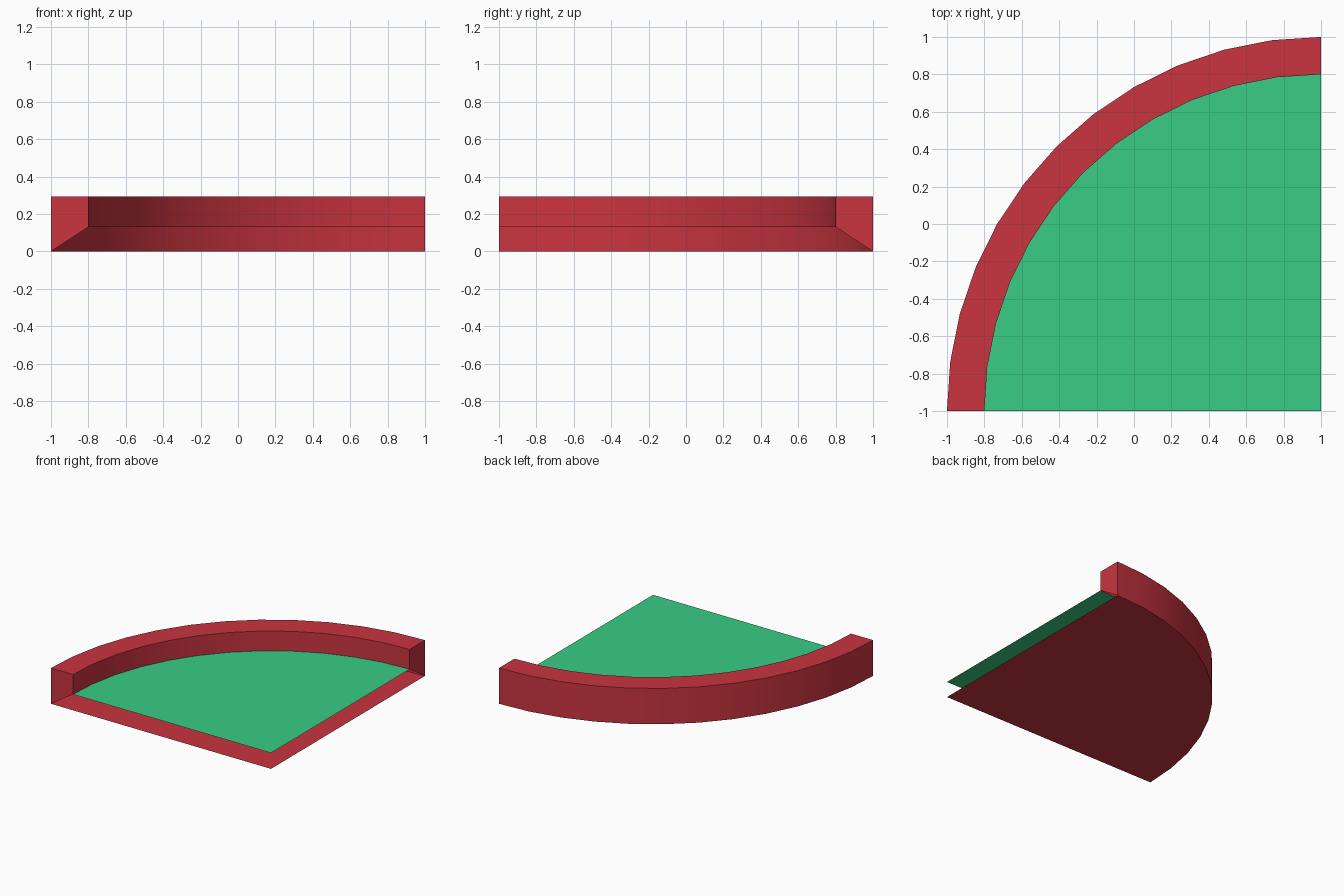
import bpy
import math

default = bpy.data.objects.get("Cube")
if default:
    bpy.data.objects.remove(default, do_unlink=True)

SEGMENTS = 12
OUTER, INNER = 2.0, 1.8
FLOOR, TOP = 0.131, 0.294


def make_material(name, srgb):
    color = [((c + 0.055) / 1.055) ** 2.4 for c in srgb] + [1.0]
    mat = bpy.data.materials.new(name)
    mat.use_nodes = True
    mat.diffuse_color = color
    mat.node_tree.nodes["Principled BSDF"].inputs["Base Color"].default_value = color
    return mat


def arc(radius, z):
    """Quarter arc about the corner (1, -1), from the back end to the right end."""
    angles = [math.pi / 2 * (1 + i / SEGMENTS) for i in range(SEGMENTS + 1)]
    return [(1 + radius * math.cos(a), -1 + radius * math.sin(a), z) for a in angles]


def build(name, verts, faces, mat):
    mesh = bpy.data.meshes.new(name)
    mesh.from_pydata(verts, [], faces)
    mesh.materials.append(mat)
    obj = bpy.data.objects.new(name, mesh)
    bpy.context.collection.objects.link(obj)
    bpy.ops.object.select_all(action='DESELECT')
    obj.select_set(True)
    bpy.context.view_layer.objects.active = obj
    bpy.ops.object.shade_smooth_by_angle(angle=math.radians(30))
    return obj


red = make_material("kerb red", (0.79, 0.205, 0.25))
green = make_material("grass green", (0.22, 0.80, 0.52))

# Kerb: outer wall, flat top and inner wall, closed by a slanted cap at each end
rings = [(OUTER, 0), (OUTER, TOP), (INNER, TOP), (INNER, FLOOR)]
n = SEGMENTS + 1
verts = [v for radius, z in rings for v in arc(radius, z)]
faces = []
for r in range(len(rings) - 1):
    for i in range(SEGMENTS):
        a, b = r * n + i, (r + 1) * n + i
        faces.append((a, b, b + 1, a + 1))
back_cap = [r * n for r in range(len(rings))]
faces.append(back_cap[::-1])
faces.append([v + SEGMENTS for v in back_cap])
build("kerb", verts, faces, red)

# Base: thin quarter disc on the ground, facing down
base = [(1, -1, 0)] + arc(OUTER, 0)
build("base", base, [list(range(len(base)))[::-1]], red)

# Grass: raised quarter disc inside the kerb, open below along its straight sides
grass = [(1, -1, FLOOR)] + arc(INNER, FLOOR)
build("grass", grass, [list(range(len(grass)))], green)
